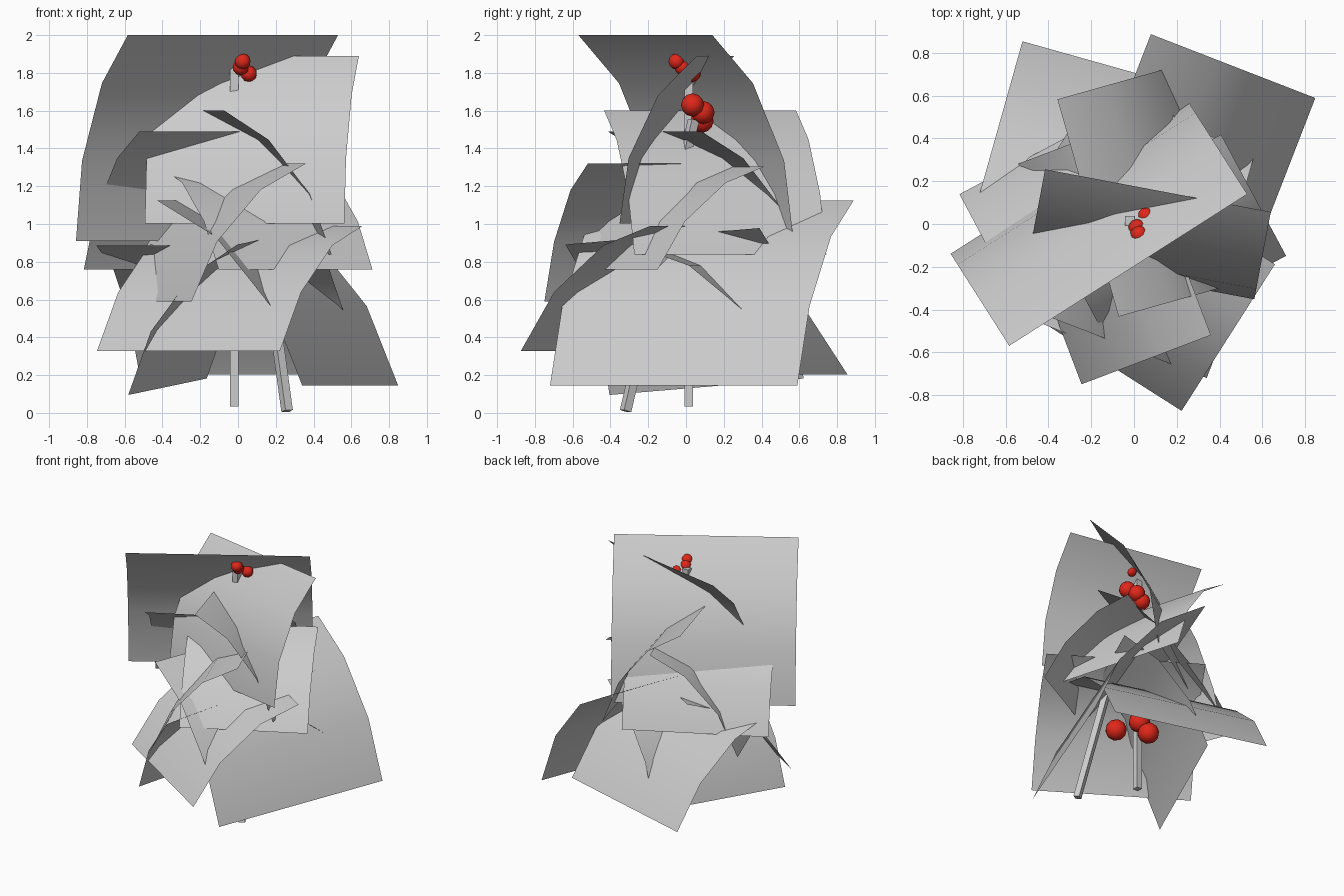
import bpy, bmesh
from math import radians, sin, cos
from mathutils import Vector

if "Cube" in bpy.data.objects:
    bpy.data.objects.remove(bpy.data.objects["Cube"])

red = bpy.data.materials.new("berry_red")
red.diffuse_color = (0.75, 0.02, 0.01, 1)
red.use_nodes = True
red.node_tree.nodes["Principled BSDF"].inputs["Base Color"].default_value = red.diffuse_color


def finish(bm, name, smooth=False, mat=None):
    me = bpy.data.meshes.new(name)
    bm.to_mesh(me)
    bm.free()
    for p in me.polygons:
        p.use_smooth = smooth
    if mat:
        me.materials.append(mat)
    ob = bpy.data.objects.new(name, me)
    bpy.context.collection.objects.link(ob)
    return ob


# One arching leaf card: (segment length, droop angle) from inner edge to tip
ARC = [(0.36, 45), (0.455, 64.5), (0.43, 82)]
WIDTH = 1.32


def leaf(name, top, azimuth, size, lift=0, roll=0):
    a = radians(azimuth)
    out = Vector((cos(a), sin(a), 0))
    side = Vector((-sin(a), cos(a), sin(radians(roll)))) * WIDTH * size / 2
    centre = Vector(top)
    bm = bmesh.new()
    rows = [(bm.verts.new(centre - side), bm.verts.new(centre + side))]
    for length, angle in ARC:
        t = radians(angle - lift)
        centre = centre + (out * cos(t) - Vector((0, 0, sin(t)))) * length * size
        rows.append((bm.verts.new(centre - side), bm.verts.new(centre + side)))
    for (p, q), (r, s) in zip(rows, rows[1:]):
        bm.faces.new((p, r, s, q))
    finish(bm, name, smooth=True)


# Leaves: middle of upper edge, heading, size, lift, roll
LEAVES = [
    ((-0.027, -0.215, 2.00), 122.5, 1.00, 0, 0),
    ((0.112, 0.156, 1.89), 259.3, 0.814, 0, 0),
    ((-0.215, 0.075, 1.60), 15.7, 0.80, 12.7, 0),
    ((-0.056, -0.166, 1.49), 118, 0.80, 15.5, 0),
    ((0.17, -0.02, 1.32), 200.8, 0.81, 16.5, 0),
    ((0.0, 0.20, 1.305), -61.8, 0.70, 24.7, 0),
    ((-0.175, 0.233, 1.125), -21.2, 1.064, 15, 0),
    ((0.175, 0.12, 0.99), 237.5, 0.87, 25.8, 0),
    ((0.205, -0.125, 0.935), 158, 0.84, 13, -4.5),
    ((-0.178, -0.118, 0.885), 74.3, 0.90, 26, 0),
]
for i, data in enumerate(LEAVES, 1):
    leaf(f"leaf_{i}", *data)


# Square stems
def stem(name, start, end, width=0.045):
    start, end = Vector(start), Vector(end)
    bm = bmesh.new()
    bmesh.ops.create_cube(bm, size=1)
    bmesh.ops.scale(bm, vec=(width, width, (end - start).length), verts=bm.verts)
    ob = finish(bm, name)
    ob.location = (start + end) / 2
    ob.rotation_euler = (end - start).to_track_quat('Z', 'Y').to_euler()


stem("tall_stem", (-0.02, 0.015, 0.035), (-0.02, 0.015, 1.83))
stem("leaning_stem", (0.26, -0.32, 0.01), (0.05, 0.04, 1.55))

# Berry clusters
CLUSTERS = {
    "top_berry": (0.043, [(0.025, -0.05, 1.86), (0.015, -0.02, 1.83), (0.058, 0.035, 1.795)]),
    "middle_berry": (0.062, [(0.09, 0.035, 1.63), (0.05, 0.09, 1.59), (0.0, 0.085, 1.545)]),
    "low_berry": (0.078, [(0.10, -0.08, 0.52), (0.0, 0.06, 0.56), (-0.05, 0.10, 0.47)]),
}
for name, (radius, spots) in CLUSTERS.items():
    for i, spot in enumerate(spots, 1):
        bm = bmesh.new()
        bmesh.ops.create_icosphere(bm, subdivisions=2, radius=radius)
        finish(bm, f"{name}_{i}", smooth=True, mat=red).location = spot
